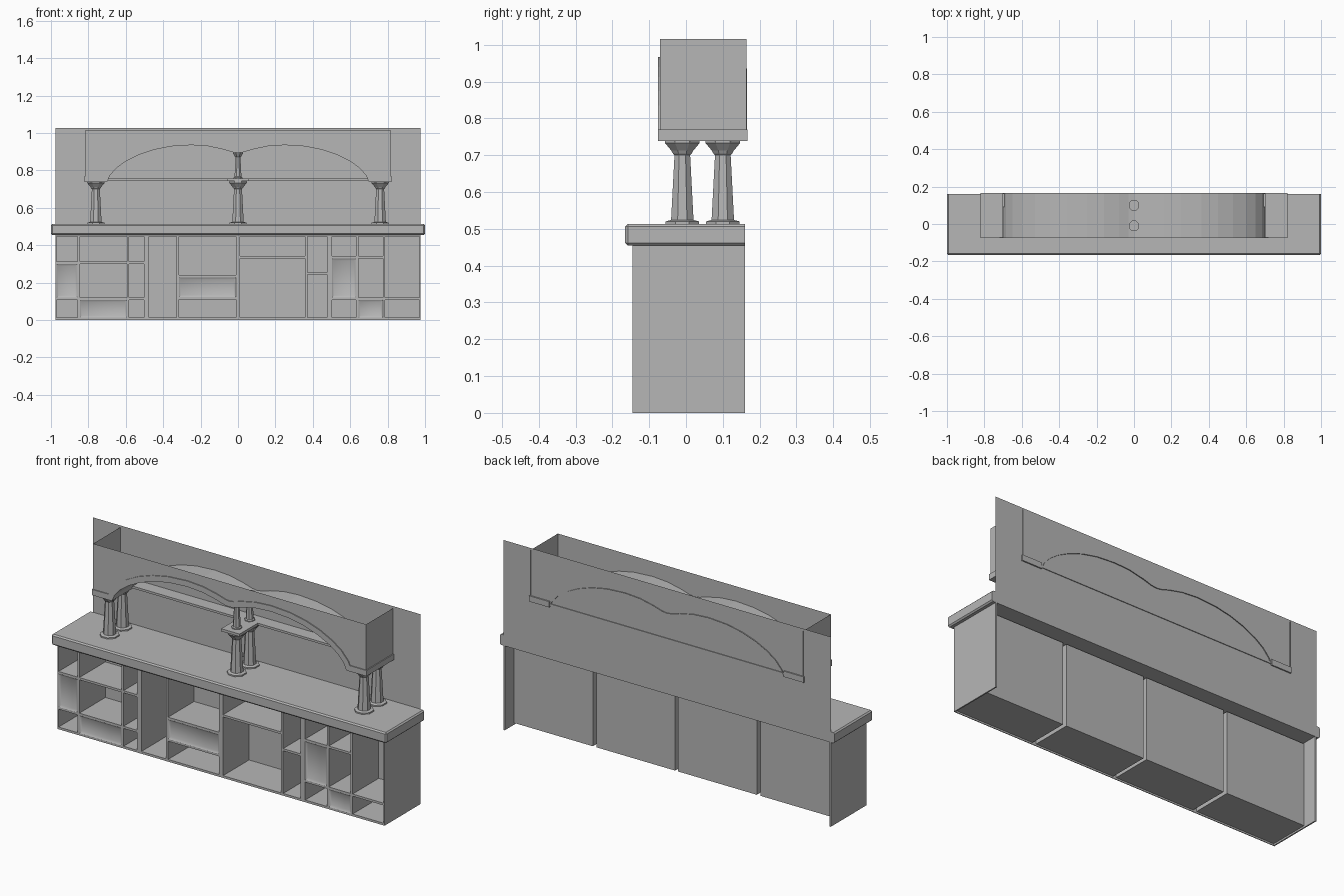
import bpy, bmesh, math
from mathutils import Vector

if "Cube" in bpy.data.objects:
    bpy.data.objects.remove(bpy.data.objects["Cube"])

grey = bpy.data.materials.new("dark_grey")
grey.diffuse_color = (0.47, 0.47, 0.47, 1)
grey.use_nodes = True
grey.node_tree.nodes["Principled BSDF"].inputs["Base Color"].default_value = grey.diffuse_color


def finish(name, bm, smooth=False):
    bmesh.ops.recalc_face_normals(bm, faces=bm.faces)
    me = bpy.data.meshes.new(name)
    bm.to_mesh(me)
    bm.free()
    me.materials.append(grey)
    ob = bpy.data.objects.new(name, me)
    bpy.context.collection.objects.link(ob)
    if smooth:
        bpy.context.view_layer.objects.active = ob
        ob.select_set(True)
        bpy.ops.object.shade_smooth_by_angle(angle=math.radians(40))
        ob.select_set(False)
    return ob


def add_box(bm, x0, x1, y0, y1, z0, z1):
    vs = bmesh.ops.create_cube(bm, size=1)["verts"]
    for v in vs:
        v.co = Vector((x1 if v.co.x > 0 else x0, y1 if v.co.y > 0 else y0,
                       z1 if v.co.z > 0 else z0))
    return vs


def box(name, *dims):
    bm = bmesh.new()
    add_box(bm, *dims)
    return finish(name, bm)


def quad(bm, *pts):
    bm.faces.new([bm.verts.new(p) for p in pts])


def lathe(name, profile, x, y, sides=8):
    bm = bmesh.new()
    rings = []
    for r, z in profile:
        ring = []
        for i in range(sides):
            a = math.tau * (i + 0.5) / sides
            ring.append(bm.verts.new((x + r * math.cos(a), y + r * math.sin(a), z)))
        rings.append(ring)
    for lo, hi in zip(rings, rings[1:]):
        for i in range(sides):
            j = (i + 1) % sides
            bm.faces.new((lo[i], lo[j], hi[j], hi[i]))
    bm.faces.new(rings[0])
    bm.faces.new(rings[-1])
    return finish(name, bm)


FRONT, INNER, BACK = -0.145, 0.08, 0.16
Z0, Z1 = 0.012, 0.447
T, S = 0.006, 0.003   # half thickness of boards, thickness of outer shell

# Cabinet units: x range, then columns (x0, x1, shelf heights, panel-filled cell or None)
units = [
    (-0.970, -0.503, [(-0.970, -0.852, [0.114, 0.306], 1),
                      (-0.852, -0.588, [0.114, 0.306], 0),
                      (-0.588, -0.503, [0.114, 0.306], None)]),
    (-0.476, -0.012, [(-0.476, -0.322, [], None),
                      (-0.322, -0.012, [0.116, 0.234], 1)]),
    (0.012, 0.476, [(0.012, 0.365, [0.335], None),
                    (0.365, 0.476, [0.248], None)]),
    (0.503, 0.970, [(0.503, 0.638, [0.114, 0.335], 1),
                    (0.638, 0.780, [0.114, 0.335], 0),
                    (0.780, 0.970, [0.114], None)]),
]
for n, (ux0, ux1, cols) in enumerate(units, 1):
    bm = bmesh.new()
    panels = bmesh.new()
    add_box(bm, ux0, ux1, INNER - S, INNER, Z0 - S, Z1 + S)
    add_box(bm, ux0, ux1, FRONT, INNER, Z0 - S, Z0)
    add_box(bm, ux0, ux1, FRONT, INNER, Z1, Z1 + S)
    add_box(bm, ux0 - S, ux0, FRONT, INNER, Z0 - S, Z1 + S)
    add_box(bm, ux1, ux1 + S, FRONT, INNER, Z0 - S, Z1 + S)
    for x0, x1, shelves, filled in cols:
        if x1 < ux1:
            add_box(bm, x1 - T, x1 + T, FRONT, INNER, Z0, Z1)
        for z in shelves:
            add_box(bm, x0, x1, FRONT, INNER, z - T, z + T)
        if filled is not None:
            levels = [Z0 - T] + shelves + [Z1 + T]
            add_box(panels, x0 + (T if x0 > ux0 else 0), x1 - T * (x1 < ux1),
                    FRONT, FRONT + 0.02, levels[filled] + T, levels[filled + 1] - T)
    finish(f"cabinet_unit_{n}", bm)
    # Drawer and door fronts with a softly sunken middle
    if len(panels.verts):
        panels.normal_update()
        faces = [f for f in panels.faces if f.normal.y < -0.5]
        bmesh.ops.inset_individual(panels, faces=faces, thickness=0.016, depth=-0.008)
        finish(f"drawer_fronts_{n}", panels, smooth=True)
    else:
        panels.free()

# Front frame: stiles between the units, top and bottom rails, end panels
for i, (x0, x1) in enumerate([(-0.503, -0.476), (-0.012, 0.012), (0.476, 0.503)], 1):
    box(f"front_stile_{i}", x0, x1, FRONT, FRONT + 0.004, 0, 0.455)
box("bottom_rail", -0.975, 0.975, FRONT, FRONT + 0.004, 0, Z0)
box("top_rail", -0.975, 0.975, FRONT, FRONT + 0.004, Z1, 0.455)
for s, side in ((-1, "left"), (1, "right")):
    xs = sorted((s * 0.977, s * 0.970))
    box(f"end_panel_{side}", *xs, FRONT, BACK, 0, 0.455)

# Countertop, chamfered along its front and ends
bm = bmesh.new()
add_box(bm, -1, 1, -0.165, BACK, 0.455, 0.513)
edges = [e for e in bm.edges if not all(v.co.y > 0.1 for v in e.verts)]
bmesh.ops.bevel(bm, geom=edges, offset=0.007, segments=1, affect="EDGES", profile=0.5)
finish("countertop", bm)

# Back panel, a thin sheet
bm = bmesh.new()
quad(bm, (-0.977, BACK, 0.455), (0.977, BACK, 0.455),
     (0.977, BACK, 1.025), (-0.977, BACK, 1.025))
finish("back_panel", bm)

# Columns: front and back pairs at three positions, shorter pair above the centre
shaft = [(0.049, 0.512), (0.049, 0.520), (0.033, 0.524), (0.023, 0.70),
         (0.028, 0.705), (0.032, 0.712), (0.051, 0.733), (0.051, 0.745)]
small = [(0.026, 0.755), (0.026, 0.762), (0.020, 0.766), (0.014, 0.87),
         (0.018, 0.874), (0.030, 0.892), (0.030, 0.905)]
for row, y in (("front", -0.01), ("rear", 0.1)):
    for label, x in (("left", -0.76), ("centre", 0), ("right", 0.76)):
        lathe(f"column_{label}_{row}", shaft, x, y)
    lathe(f"upper_column_{row}", small, 0, y)

# Thin shelf on the wall, with a centre platform resting on the columns
box("wall_shelf", -0.7, 0.7, 0.09, 0.164, 0.745, 0.757)
box("centre_platform", -0.055, 0.055, -0.065, BACK - 0.001, 0.743, 0.757)

# Hood: double arch profile, and the same profile offset for the front moulding
half = [(0.82, 0.738), (0.70, 0.738), (0.685, 0.772), (0.65, 0.812), (0.6, 0.848),
        (0.53, 0.883), (0.45, 0.91), (0.36, 0.928), (0.25, 0.935), (0.16, 0.929),
        (0.08, 0.912), (0.03, 0.897)]
low = [Vector((-x, z)) for x, z in half] + [Vector((0, 0.893))] + \
      [Vector((x, z)) for x, z in reversed(half)]
W = 0.031
high = []
for i, p in enumerate(low):
    a = (p - low[i - 1]).normalized() if i else Vector((1, 0))
    b = (low[i + 1] - p).normalized() if i < len(low) - 1 else Vector((1, 0))
    na, nb = Vector((-a.y, a.x)), Vector((-b.y, b.x))
    m = (na + nb).normalized()
    high.append(p + m * W / max(m.dot(na), 0.5))

# Front moulding following the arches
bm = bmesh.new()
YM, YF, YB, TOP, XS = -0.076, -0.071, 0.165, 1.015, 0.815
rows = [[bm.verts.new((p.x, y, p.y)) for p in line]
        for line, y in ((low, YM), (high, YM), (high, YF), (low, YF))]
for k in range(4):
    r, s = rows[k], rows[(k + 1) % 4]
    for i in range(len(low) - 1):
        bm.faces.new((r[i], r[i + 1], s[i + 1], s[i]))
for e in (0, -1):
    bm.faces.new([r[e] for r in rows])
finish("arch_moulding", bm)

# Arch soffit running back to the wall, and side trim above the outer columns
bm = bmesh.new()
edge = [[bm.verts.new((p.x, y, p.y)) for p in low[1:-1]] for y in (YF, YB)]
for i in range(len(edge[0]) - 1):
    bm.faces.new((edge[0][i], edge[0][i + 1], edge[1][i + 1], edge[1][i]))
finish("arch_soffit", bm)
for s, side in ((-1, "left"), (1, "right")):
    box(f"hood_trim_{side}", *sorted((s * 0.82, s * 0.70)), YF, YB + 0.002, 0.738, 0.769)

# Hood shell: front sheet above the arches and two sides, open at the top
bm = bmesh.new()
pts = [Vector((max(-XS, min(XS, p.x)), p.y)) for p in low]
for p, q in zip(pts, pts[1:]):
    quad(bm, (p.x, YF, p.y), (q.x, YF, q.y), (q.x, YF, TOP), (p.x, YF, TOP))
for x in (-XS, XS):
    quad(bm, (x, YF, 0.738), (x, 0.164, 0.738), (x, 0.164, TOP), (x, YF, TOP))
bmesh.ops.remove_doubles(bm, verts=bm.verts, dist=0.0001)
finish("hood_shell", bm)
